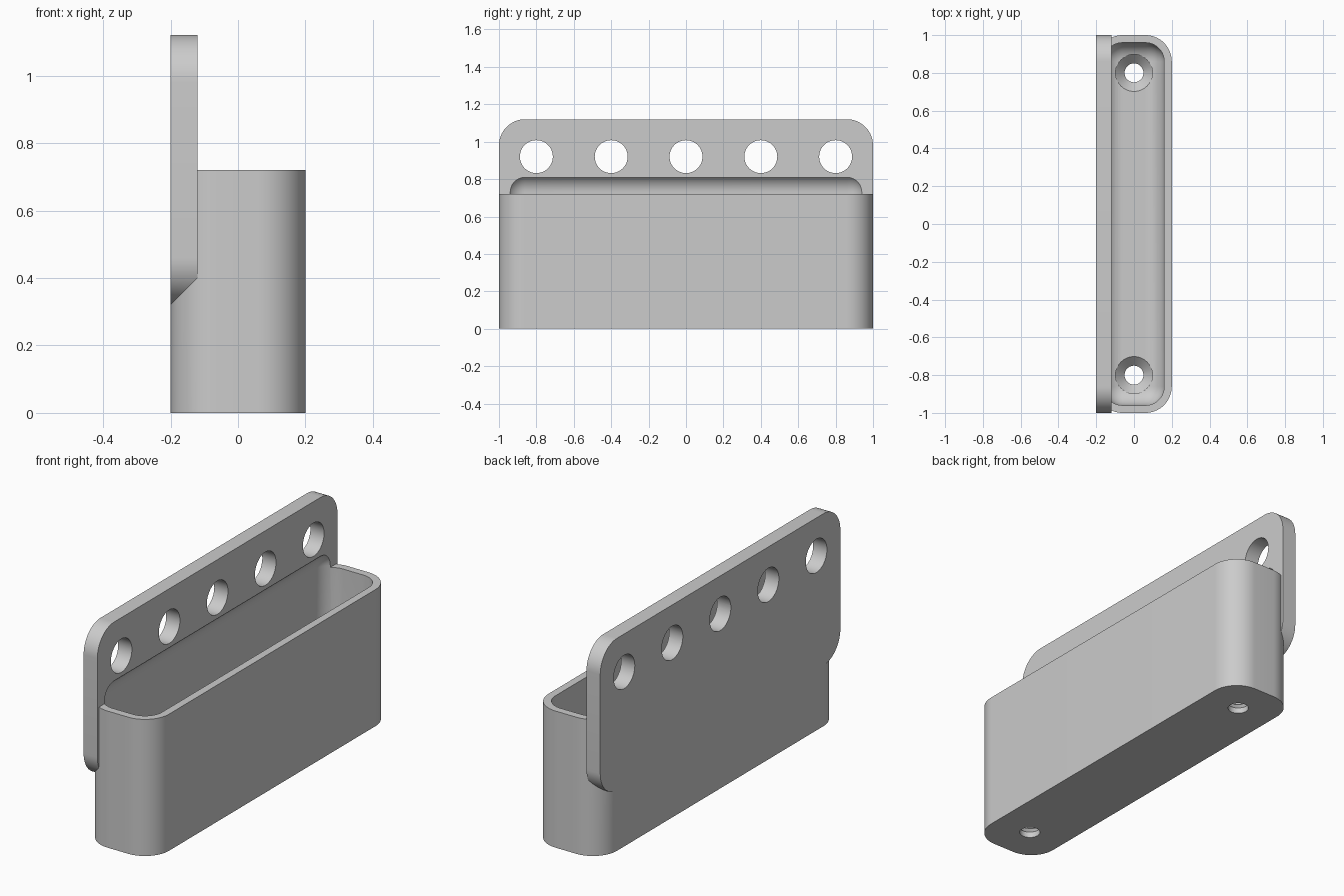
import bpy, bmesh
from math import radians, sin, cos, pi
from mathutils import Matrix

default = bpy.data.objects.get("Cube")
if default:
    bpy.data.objects.remove(default, do_unlink=True)

grey = bpy.data.materials.new("light_grey")
grey.use_nodes = True
GREY = (0.6, 0.6, 0.6, 1.0)
grey.diffuse_color = GREY
grey.node_tree.nodes["Principled BSDF"].inputs["Base Color"].default_value = GREY

RADIUS = 0.14


def make_object(name, bm):
    bmesh.ops.recalc_face_normals(bm, faces=bm.faces)
    mesh = bpy.data.meshes.new(name)
    bm.to_mesh(mesh)
    bm.free()
    mesh.materials.append(grey)
    obj = bpy.data.objects.new(name, mesh)
    bpy.context.collection.objects.link(obj)
    return obj


def rounded_slab(name, low, high, axis):
    """Box whose four edges along the given axis are rounded."""
    bm = bmesh.new()
    bmesh.ops.create_cube(bm, size=1)
    for v in bm.verts:
        v.co = [(a + b) / 2 + c * (b - a) for a, b, c in zip(low, high, v.co)]
    edges = [e for e in bm.edges
             if abs(e.verts[0].co[axis] - e.verts[1].co[axis]) > 1e-5]
    bmesh.ops.bevel(bm, geom=edges, offset=RADIUS, segments=16,
                    profile=0.5, affect='EDGES')
    return make_object(name, bm)


def rounded_box(name, low, high, radius):
    """Box with every edge and corner rounded."""
    bm = bmesh.new()
    bmesh.ops.create_cube(bm, size=1)
    for v in bm.verts:
        v.co = [(a + b) / 2 + c * (b - a) for a, b, c in zip(low, high, v.co)]
    bmesh.ops.bevel(bm, geom=bm.edges[:], offset=radius, segments=12,
                    profile=0.5, affect='EDGES')
    return make_object(name, bm)


def lathe(name, profile, matrix, steps=48):
    """Closed solid of revolution from (radius, height) points."""
    bm = bmesh.new()
    rings = [[bm.verts.new((r * cos(2 * pi * i / steps), r * sin(2 * pi * i / steps), z))
              for i in range(steps)] for r, z in profile]
    for a, b in zip(rings, rings[1:]):
        for i in range(steps):
            j = (i + 1) % steps
            bm.faces.new((a[i], a[j], b[j], b[i]))
    bm.faces.new(rings[0])
    bm.faces.new(rings[-1])
    bm.transform(matrix)
    return make_object(name, bm)


def combine(target, tool, operation):
    """Apply a boolean and discard the tool."""
    mod = target.modifiers.new(operation.title(), 'BOOLEAN')
    mod.object, mod.operation, mod.solver = tool, operation, 'EXACT'
    depsgraph = bpy.context.evaluated_depsgraph_get()
    mesh = bpy.data.meshes.new_from_object(target.evaluated_get(depsgraph))
    target.modifiers.clear()
    target.data = mesh
    bpy.data.objects.remove(tool, do_unlink=True)


# Bin body and upright back plate
holder = rounded_slab("wall_bin", (-0.2, -1, 0), (0.2, 1, 0.72), 2)
plate = rounded_slab("back_plate", (-0.2, -1, 0.32), (-0.12, 1, 1.12), 0)
combine(holder, plate, 'UNION')

# Hollow, which also scoops into the back plate
hollow = rounded_box("hollow_cutter", (-0.16, -0.96, 0.08), (0.16, 0.96, 0.83), 0.1)
combine(holder, hollow, 'DIFFERENCE')

# Row of mounting holes through the plate
for i in range(-2, 3):
    place = Matrix.Translation((-0.16, 0.4 * i, 0.92)) @ Matrix.Rotation(pi / 2, 4, 'Y')
    hole = lathe("hole_cutter", [(0.088, -0.1), (0.088, 0.1)], place)
    combine(holder, hole, 'DIFFERENCE')

# Countersunk screw holes in the floor
for y in (-0.8, 0.8):
    sink = lathe("screw_cutter",
                 [(0.05, -0.1), (0.05, 0.03), (0.098, 0.078), (0.098, 0.2)],
                 Matrix.Translation((0, y, 0)))
    combine(holder, sink, 'DIFFERENCE')

# Smooth the curves, keep the edges crisp
bpy.ops.object.select_all(action='DESELECT')
holder.select_set(True)
bpy.context.view_layer.objects.active = holder
bpy.ops.object.shade_smooth_by_angle(angle=radians(30))
